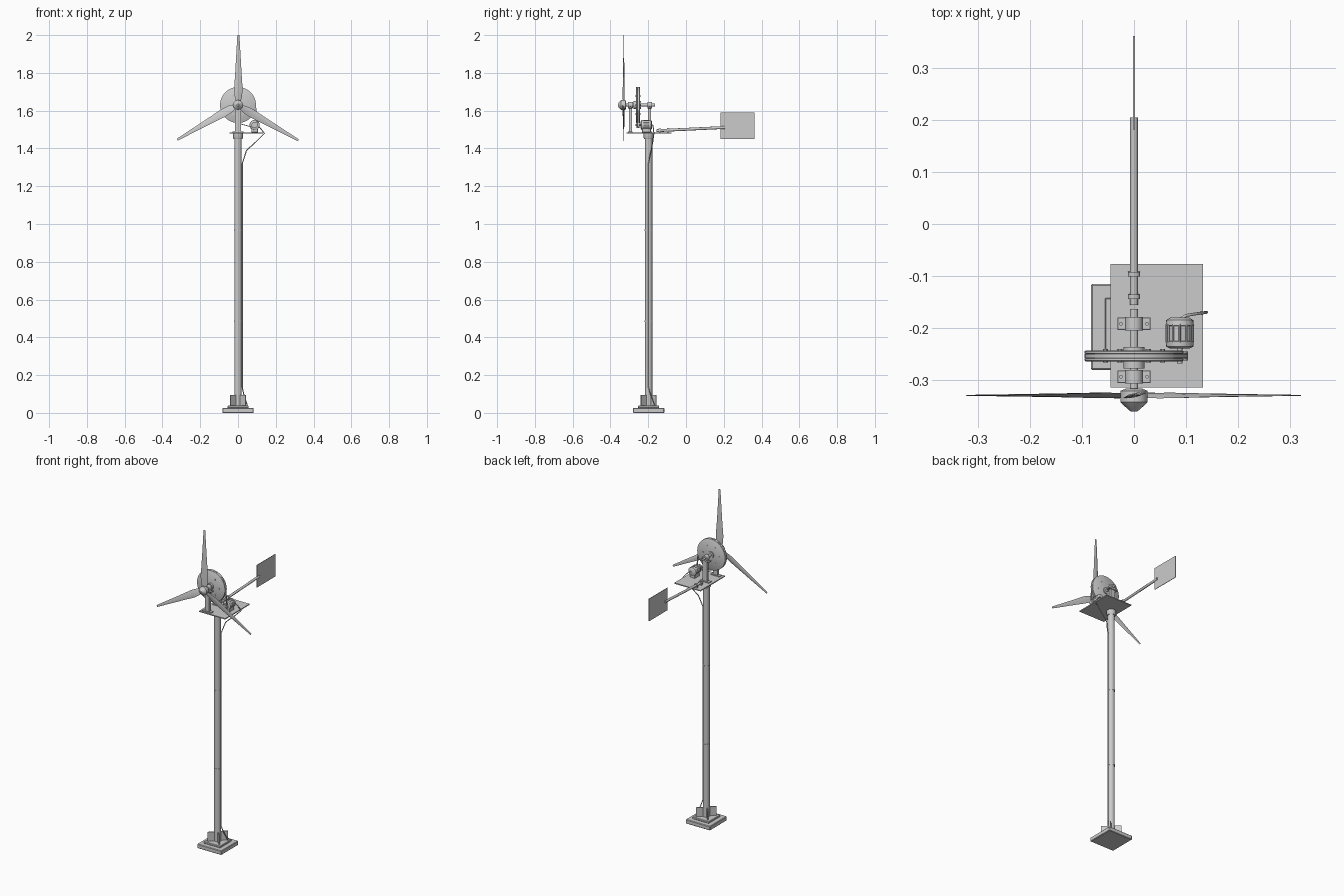
import bpy, bmesh, math
from mathutils import Vector

if "Cube" in bpy.data.objects:
    bpy.data.objects.remove(bpy.data.objects["Cube"])

PY = -0.198            # tower axis y
HZ = 1.63              # rotor shaft height
GX, GZ = 0.088, 1.524  # generator axis


def mesh_object(name, bm, smooth=False):
    bmesh.ops.recalc_face_normals(bm, faces=bm.faces)
    me = bpy.data.meshes.new(name)
    bm.to_mesh(me)
    bm.free()
    ob = bpy.data.objects.new(name, me)
    bpy.context.collection.objects.link(ob)
    if smooth:
        bpy.ops.object.select_all(action='DESELECT')
        ob.select_set(True)
        bpy.context.view_layer.objects.active = ob
        bpy.ops.object.shade_smooth_by_angle(angle=math.radians(35))
    return ob


def box(name, x, y, z, bevel=0.0, rot=0.0, pivot=(0, 0)):
    """Box from (min, max) ranges, optionally turned about a vertical pivot."""
    bm = bmesh.new()
    bmesh.ops.create_cube(bm, size=1)
    for v in bm.verts:
        v.co = [r[0] + (c + 0.5) * (r[1] - r[0]) for r, c in zip((x, y, z), v.co)]
    if bevel:
        bmesh.ops.bevel(bm, geom=bm.edges[:], offset=bevel, segments=1, affect='EDGES')
    ob = mesh_object(name, bm)
    ob.location = (*pivot, 0)
    ob.rotation_euler.z = rot
    return ob


def lathe(name, start, direction, profile, n=24):
    """Revolve (distance, radius) pairs around an axis, closing both ends."""
    q = Vector((0, 0, 1)).rotation_difference(Vector(direction).normalized())
    bm = bmesh.new()
    rings = []
    for d, r in profile:
        rings.append([bm.verts.new(Vector(start) + q @ Vector(
            (r * math.cos(2 * math.pi * i / n), r * math.sin(2 * math.pi * i / n), d))) for i in range(n)])
    for a, b in zip(rings, rings[1:]):
        for i in range(n):
            bm.faces.new((a[i], a[(i + 1) % n], b[(i + 1) % n], b[i]))
    bm.faces.new(rings[0])
    bm.faces.new(rings[-1])
    return mesh_object(name, bm, True)


def rod(name, a, b, r, n=24):
    d = Vector(b) - Vector(a)
    return lathe(name, a, d, [(0, r), (d.length, r)], n)


def y_rod(name, x, z, y0, y1, r, n=24):
    return rod(name, (x, y0, z), (x, y1, z), r, n)


# Base: two stepped slabs, diagonal gussets and corner bolts
box("base_slab", (-.083, .083), (PY - .083, PY + .083), (0, .026), .003)
box("base_step", (-.056, .056), (PY - .056, PY + .056), (.026, .038), .002)
for i in range(4):
    a = math.pi / 4 + i * math.pi / 2
    box(f"gusset_{i}", (.012, .058), (-.003, .003), (.037, .094), 0, a, (0, PY))

# Tower: pole sections, joint rings and head collar
rod("tower_pole", (0, PY, .03), (0, PY, 1.482), .0195)
for i, z in enumerate((.484, .967)):
    rod(f"tower_joint_{i}", (0, PY, z - .004), (0, PY, z + .004), .0215)
lathe("head_collar", (0, PY, 1.45), (0, 0, 1), [(0, .023), (.005, .026), (.03, .026)])

# Head plate
box("head_plate", (-.045, .133), (-.315, -.077), (1.479, 1.485))

# Rotor shaft on two posts with bearings
y_rod("rotor_shaft", 0, HZ, -.345, -.164, .008)
for i, y in enumerate((-.294, -.192)):
    box(f"bearing_post_{i}", (-.015, .015), (y - .008, y + .008), (1.485, HZ - .008))
    box(f"bearing_flange_{i}", (-.032, .032), (y - .012, y + .012), (HZ - .018, HZ - .011), .001)
    box(f"post_foot_{i}", (-.03, .03), (y - .012, y + .012), (1.485, 1.490))
    y_rod(f"bearing_housing_{i}", 0, HZ, y - .013, y + .013, .017)
    for s in (-1, 1):
        rod(f"bearing_bolt_{i}_{s}", (s * .025, y, HZ - .012), (s * .025, y, HZ - .007), .004, 6)

# Large grooved pulley with centre boss and bolts
lathe("large_pulley", (0, -.265, HZ), (0, 1, 0),
      [(0, .092), (.002, .095), (.006, .095), (.008, .090), (.014, .090),
       (.016, .095), (.020, .095), (.022, .092)], 48)
y_rod("pulley_boss", 0, HZ, -.278, -.237, .020)
for i in range(6):
    a = i * math.pi / 3
    y_rod(f"pulley_bolt_{i}", .055 * math.cos(a), HZ + .055 * math.sin(a), -.267, -.241, .005, 6)

# Generator: body, end caps, cooling ribs, mount and small pulley
lathe("generator_body", (GX, -.240, GZ), (0, 1, 0),
      [(0, .018), (.004, .026), (.014, .027), (.015, .024), (.044, .024),
       (.045, .027), (.055, .026), (.060, .018)])
for i in range(12):
    a = i * math.pi / 6
    x, z = GX + .0255 * math.cos(a), GZ + .0255 * math.sin(a)
    y_rod(f"generator_rib_{i}", x, z, -.228, -.192, .002, 6)
box("generator_mount", (GX - .017, GX + .017), (-.232, -.188), (1.485, 1.507), .001)
y_rod("generator_shaft", GX, GZ, -.268, -.236, .005, 12)
lathe("small_pulley", (GX, -.263, GZ), (0, 1, 0),
      [(0, .016), (.004, .016), (.006, .012), (.012, .012), (.014, .016), (.018, .016)])

# Drive belt wrapped around both pulleys
dx, dz = GX, GZ - HZ
ang = math.atan2(dz, dx)
R, r = .0935, .0145
off = math.acos((R - r) / math.hypot(dx, dz))
bm = bmesh.new()
sections = []
for cx, cz, rad, a0, a1, n in ((0, HZ, R, ang + off, ang + 2 * math.pi - off, 36),
                               (GX, GZ, r, ang - off, ang + off, 12)):
    for i in range(n + 1):
        a = a0 + (a1 - a0) * i / n
        sections.append([bm.verts.new((cx + (rad + h) * math.cos(a), y, cz + (rad + h) * math.sin(a)))
                         for h, y in ((-.0025, -.258), (-.0025, -.250), (.0015, -.250), (.0015, -.258))])
for k, a in enumerate(sections):
    b = sections[(k + 1) % len(sections)]
    for j in range(4):
        bm.faces.new((a[j], a[(j + 1) % 4], b[(j + 1) % 4], b[j]))
mesh_object("drive_belt", bm, True)

# Hub and pointed spinner
lathe("rotor_hub", (0, -.317, HZ), (0, -1, 0),
      [(0, .016), (.004, .026), (.026, .026), (.030, .022), (.040, .011), (.044, .006)])

# Three tapered, twisted blades: (radius, chord, twist in degrees)
stations = [(.018, .026, 20), (.045, .040, 16), (.085, .046, 12), (.155, .036, 9),
            (.230, .027, 7), (.300, .019, 5), (.370, .011, 3)]
section = [(-.5, 0), (-.25, .09), (.1, .10), (.5, 0), (.1, -.07), (-.25, -.06)]
for k in range(3):
    bm = bmesh.new()
    rings = []
    for rad, c, tw in stations:
        t = math.radians(tw)
        rings.append([bm.verts.new((c * (u * math.cos(t) - w * math.sin(t)) + .002,
                                    c * (u * math.sin(t) + w * math.cos(t)), rad)) for u, w in section])
    for a, b in zip(rings, rings[1:]):
        for j in range(6):
            bm.faces.new((a[j], a[(j + 1) % 6], b[(j + 1) % 6], b[j]))
    bm.faces.new(rings[0])
    bm.faces.new(rings[-1])
    blade = mesh_object(f"rotor_blade_{k}", bm, True)
    blade.location = (0, -.330, HZ)
    blade.rotation_euler.y = k * 2 * math.pi / 3

# Tail boom held by two clamps, carrying a thin square vane
A, B = Vector((0, -.156, 1.494)), Vector((0, .205, 1.511))
rod("tail_boom", A, B, .0075, 16)
d = (B - A).normalized()
for i, t in enumerate((.012, .055)):
    p = A + d * t
    rod(f"boom_clamp_{i}", p, p + d * .009, .012, 16)
    box(f"clamp_foot_{i}", (-.012, .012), (p.y, p.y + .009), (1.484, 1.492))
box("tail_vane", (-.0015, .0015), (.182, .362), (1.451, 1.589))

# Power cable from generator down the tower to the base
pts = [(GX, -.184, GZ), (.10, -.176, 1.524), (.118, -.173, 1.508), (.140, -.170, 1.480),
       (.095, -.176, 1.435), (.045, -.184, 1.390), (.034, -.192, 1.355), (.0225, PY, 1.320),
       (.0225, PY, .135), (.030, -.188, .100), (.050, -.165, .036)]
cu = bpy.data.curves.new("power_cable", 'CURVE')
cu.dimensions = '3D'
cu.bevel_depth = .0028
cu.bevel_resolution = 1
cu.use_fill_caps = True
sp = cu.splines.new('POLY')
sp.points.add(len(pts) - 1)
for p, co in zip(sp.points, pts):
    p.co = (*co, 1)
bpy.context.collection.objects.link(bpy.data.objects.new("power_cable", cu))
